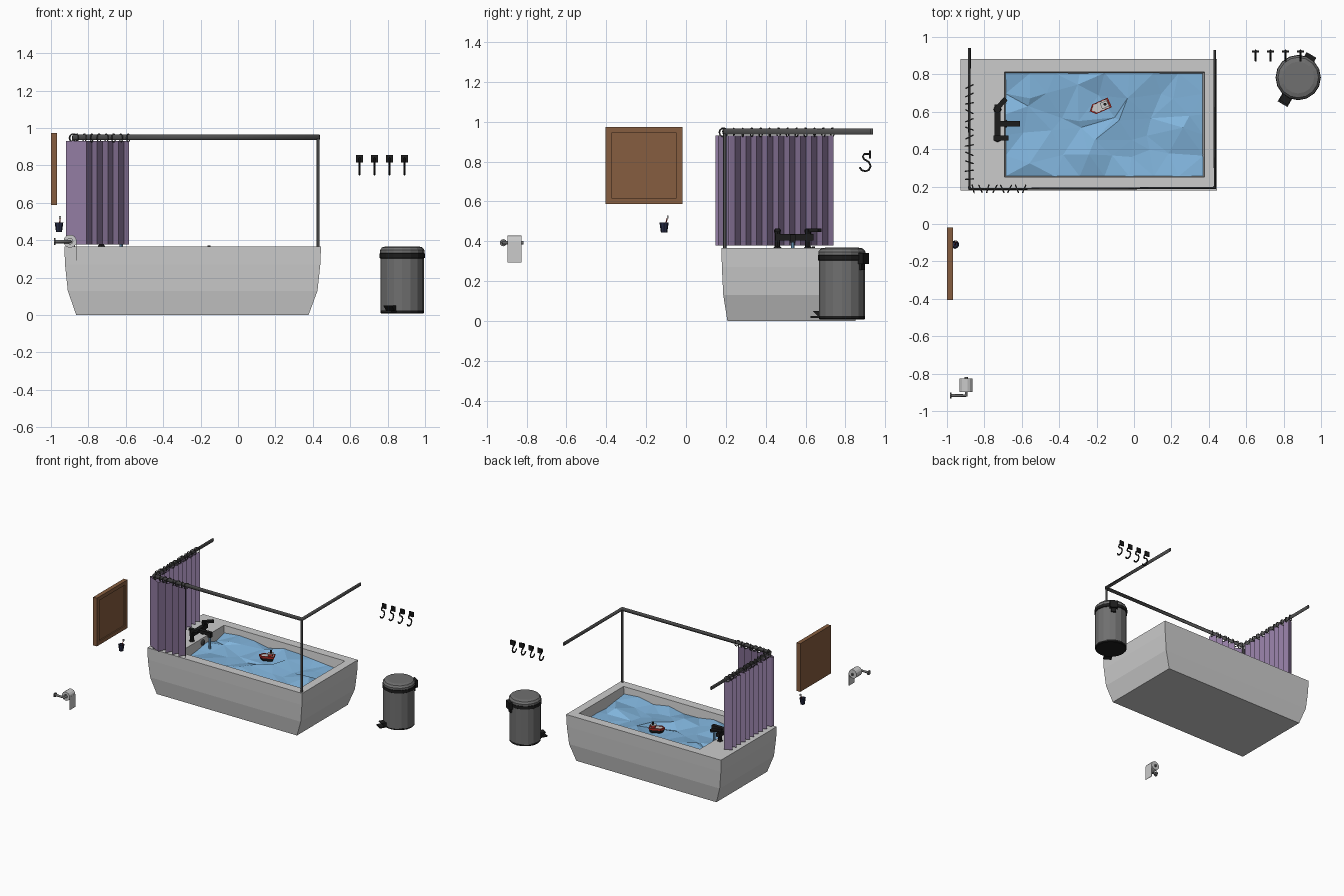
import bpy, bmesh, math, random
from mathutils import Vector, Matrix

if "Cube" in bpy.data.objects:
    bpy.data.objects.remove(bpy.data.objects["Cube"])

random.seed(4)

def mat(name, c):
    m = bpy.data.materials.new(name)
    m.diffuse_color = (*c, 1)
    m.use_nodes = True
    m.node_tree.nodes["Principled BSDF"].inputs["Base Color"].default_value = m.diffuse_color
    return m

DARK = mat("dark_metal", (0.08, 0.08, 0.08))
BLACK = mat("black", (0.012, 0.012, 0.012))
STEEL = mat("steel", (0.16, 0.16, 0.16))
PURPLE = mat("purple", (0.30, 0.21, 0.38))
WATER = mat("water", (0.22, 0.46, 0.72))
WOOD = mat("wood", (0.24, 0.11, 0.05))
RED = mat("red", (0.45, 0.03, 0.02))
NAVY = mat("navy", (0.02, 0.025, 0.06))

def build(name, bm, m=None, loc=(0, 0, 0), rot=(0, 0, 0)):
    bmesh.ops.recalc_face_normals(bm, faces=bm.faces[:])
    me = bpy.data.meshes.new(name)
    bm.to_mesh(me)
    bm.free()
    o = bpy.data.objects.new(name, me)
    bpy.context.collection.objects.link(o)
    o.location, o.rotation_euler = loc, rot
    if m:
        me.materials.append(m)
    return o

def loft(name, rings, m=None, **kw):
    bm = bmesh.new()
    vs = [[bm.verts.new(p) for p in r] for r in rings]
    n = len(vs[0])
    for a, b in zip(vs, vs[1:]):
        for i in range(n):
            bm.faces.new((a[i], a[(i + 1) % n], b[(i + 1) % n], b[i]))
    bm.faces.new(vs[0])
    bm.faces.new(vs[-1])
    return build(name, bm, m, **kw)

def rect(x0, x1, y0, y1, z):
    return [(x0, y0, z), (x1, y0, z), (x1, y1, z), (x0, y1, z)]

def box(name, x0, x1, y0, y1, z0, z1, m=None, **kw):
    return loft(name, [rect(x0, x1, y0, y1, z0), rect(x0, x1, y0, y1, z1)], m, **kw)

def lathe(name, prof, n, m=None, **kw):
    return loft(name, [[(r * math.cos(2 * math.pi * i / n), r * math.sin(2 * math.pi * i / n), z)
                        for i in range(n)] for r, z in prof], m, **kw)

def tube(name, pts, r, m, res=2, loc=(0, 0, 0), zscale=1):
    cu = bpy.data.curves.new(name, 'CURVE')
    cu.dimensions = '3D'
    cu.bevel_depth, cu.bevel_resolution, cu.use_fill_caps = r, res, True
    sp = cu.splines.new('POLY')
    sp.points.add(len(pts) - 1)
    for p, q in zip(sp.points, pts):
        p.co = (*q, 1)
    o = bpy.data.objects.new(name, cu)
    bpy.context.collection.objects.link(o)
    o.location, o.scale = loc, (1, 1, zscale)
    cu.materials.append(m)
    return o

# Bathtub: faceted outer shell, flat rim, tapered basin
loft("bathtub", [rect(-.865, .377, .208, .85, 0), rect(-.91, .425, .187, .873, .13),
                 rect(-.925, .44, .18, .88, .27), rect(-.928, .444, .178, .883, .366),
                 rect(-.693, .378, .25, .813, .366), rect(-.68, .36, .262, .80, .25),
                 rect(-.63, .31, .30, .76, .07)])

# Choppy low-poly water surface
bm = bmesh.new()
NX, NY = 8, 5
bmesh.ops.create_grid(bm, x_segments=NX, y_segments=NY, size=1)
for v in bm.verts:
    inner = abs(v.co.x) < .99 and abs(v.co.y) < .99
    j = .45 if inner else 0
    x = v.co.x + random.uniform(-j, j) * 2 / NX
    y = v.co.y + random.uniform(-j, j) * 2 / NY
    v.co = (-.158 + x * .529, .531 + y * .276, .305 + random.uniform(-.022, .022))
bmesh.ops.triangulate(bm, faces=bm.faces[:])
build("bath_water", bm, WATER)

# Curtain rail (tall oval section) and its posts
tube("curtain_rail", [(-.88, .94, 0), (-.88, .187, 0), (.432, .193, 0), (.432, .93, 0)],
     .0075, DARK, loc=(0, 0, .951), zscale=2.1)
for x in (-.88, .428):
    tube("rail_post", [(x, .195, .36), (x, .195, .945)], .008, DARK)

# Pleated curtain wrapping round the corner
path = [(-.91 if i % 2 else -.855, .74 - i * .0275) for i in range(20)]
path += [(-.92, .20), (-.81, .147)]
path += [(-.81 + .0285 * i, .215 if i % 2 else .16) for i in range(1, 9)]
bm = bmesh.new()
cols = [(bm.verts.new((x, y, .378)), bm.verts.new((x, y, .932))) for x, y in path]
for a, b in zip(cols, cols[1:]):
    bm.faces.new((a[0], b[0], b[1], a[1]))
build("shower_curtain", bm, PURPLE)

# Curtain rings
spots = [(-.88, .735 - i * .045, True) for i in range(12)]
spots += [(-.86 + i * .039, .188, False) for i in range(8)]
for i, (x, y, along_y) in enumerate(spots):
    tilt = random.uniform(-.5, .5)
    bpy.ops.mesh.primitive_torus_add(
        major_segments=10, minor_segments=4, major_radius=.022, minor_radius=.0035,
        location=(x, y, .947),
        rotation=(math.pi / 2, 0, tilt + (0 if along_y else math.pi / 2)))
    bpy.context.object.name = "curtain_ring"
    bpy.context.object.data.materials.append(DARK)

# Mixer tap with two handles, spout, running water and overflow cap
box("tap_bar", -.745, -.715, .45, .64, .405, .437, BLACK)
for y in (.459, .612):
    lathe("tap_leg", [(.023, .364), (.014, .375), (.014, .43), (.018, .46)], 8, BLACK, loc=(-.73, y, 0))
box("tap_handle_front", -.75, -.672, -.013, .013, .448, .465, BLACK, loc=(0, .459, 0))
box("tap_handle_back", -.01, .075, -.013, .013, .448, .465, BLACK, loc=(-.735, .615, 0),
    rot=(0, 0, math.radians(48)))
box("tap_spout", -.735, -.61, .522, .55, .41, .435, BLACK)
box("tap_nozzle", -.638, -.61, .522, .55, .395, .412, BLACK)
lathe("water_stream", [(.009, .29), (.009, .398)], 8, WATER, loc=(-.624, .536, 0))
lathe("overflow_cap", [(.022, 0), (.022, .008), (.014, .014)], 10, DARK,
      loc=(-.69, .536, .335), rot=(0, math.pi / 2, 0))

# Toy boat
def hull(s, z):
    return [(x * s, y * s, z) for x, y in
            ((-.062, 0), (-.036, .028), (.055, .028), (.055, -.028), (-.036, -.028))]
bl, br = (-.18, .628, 0), (0, 0, math.radians(24))
loft("boat_hull", [hull(.75, .295), hull(.95, .318)], BLACK, loc=bl, rot=br)
loft("boat_bulwark", [hull(.95, .318), hull(1, .335), hull(.86, .335), hull(.84, .328)], RED, loc=bl, rot=br)
loft("boat_deck", [hull(.83, .32), hull(.83, .331)], loc=bl, rot=br)
box("boat_cabin", .008, .04, -.014, .014, .33, .349, RED, loc=bl, rot=br)
box("boat_roof", .004, .044, -.017, .017, .349, .353, loc=bl, rot=br)
tube("boat_funnel", [(-.155, .64, .35), (-.155, .64, .373)], .008, BLACK)

# Pedal bin
bc = (.878, .783, 0)
lathe("bin_base", [(.112, .008), (.116, .012), (.116, .025)], 16, BLACK, loc=bc)
lathe("bin_body", [(.116, .02), (.116, .305)], 16, STEEL, loc=bc)
lathe("bin_collar", [(.116, .303), (.121, .306), (.121, .33), (.116, .333)], 16, BLACK, loc=bc)
lathe("bin_lid", [(.119, .33), (.119, .347), (.108, .362), (.085, .368)], 16, STEEL, loc=bc)
brot = (0, 0, math.atan2(-.122, -.072))
loft("bin_pedal", [rect(.10, .165, -.03, .03, .014), rect(.10, .165, -.03, .03, .024)], BLACK, loc=bc, rot=brot)
loft("bin_pedal_lever", [rect(.10, .125, -.026, .026, .024), rect(.10, .155, -.026, .026, .05)],
     BLACK, loc=bc, rot=brot)
box("bin_hinge", -.14, -.11, -.03, .03, .285, .342, BLACK, loc=bc, rot=brot)
box("bin_hinge_strap", -.125, -.112, -.018, .018, .255, .29, BLACK, loc=bc, rot=brot)

# Row of wall hooks
for x in (.65, .73, .81, .89):
    box("hook_plate", x - .018, x + .018, .918, .928, .817, .855, BLACK)
    tube("hook", [(x, y, z) for y, z in
                  ((.925, .838), (.895, .838), (.887, .825), (.895, .812), (.918, .798), (.927, .778),
                   (.918, .758), (.9, .752), (.882, .757), (.872, .772))], .0055, BLACK, res=1)

# Wooden wall cabinet with inset panel
def panel(i, x):
    return [(x, -.405 + i, .588 + i), (x, -.018 - i, .588 + i),
            (x, -.018 - i, .974 - i), (x, -.405 + i, .974 - i)]
loft("wall_cabinet", [panel(0, -1), panel(0, -.967), panel(.03, -.967), panel(.03, -.976)], WOOD)

# Cup and toothbrush
lathe("toothbrush_cup", [(.016, .445), (.023, .494), (.019, .494), (.014, .452)], 8, NAVY, loc=(-.957, -.11, 0))
tube("toothbrush", [(-.957, -.112, .455), (-.95, -.09, .53)], .003, RED, res=0)
box("brush_head", -.956, -.946, -.096, -.088, .515, .53)

# Toilet roll, hanging sheet and holder
lathe("toilet_roll", [(.035, -.035), (.035, .035), (.015, .035), (.015, -.034)], 14,
      loc=(-.898, -.862, .395), rot=(math.pi / 2, 0, 0))
box("paper_sheet", -.866, -.863, -.897, -.827, .293, .397)
tube("roll_arm", [(-.978, -.917, .393), (-.897, -.917, .393), (-.897, -.817, .393)], .009, STEEL)
lathe("roll_wall_plate", [(.018, 0), (.018, .008)], 10, STEEL, loc=(-.983, -.917, .393), rot=(0, math.pi / 2, 0))
